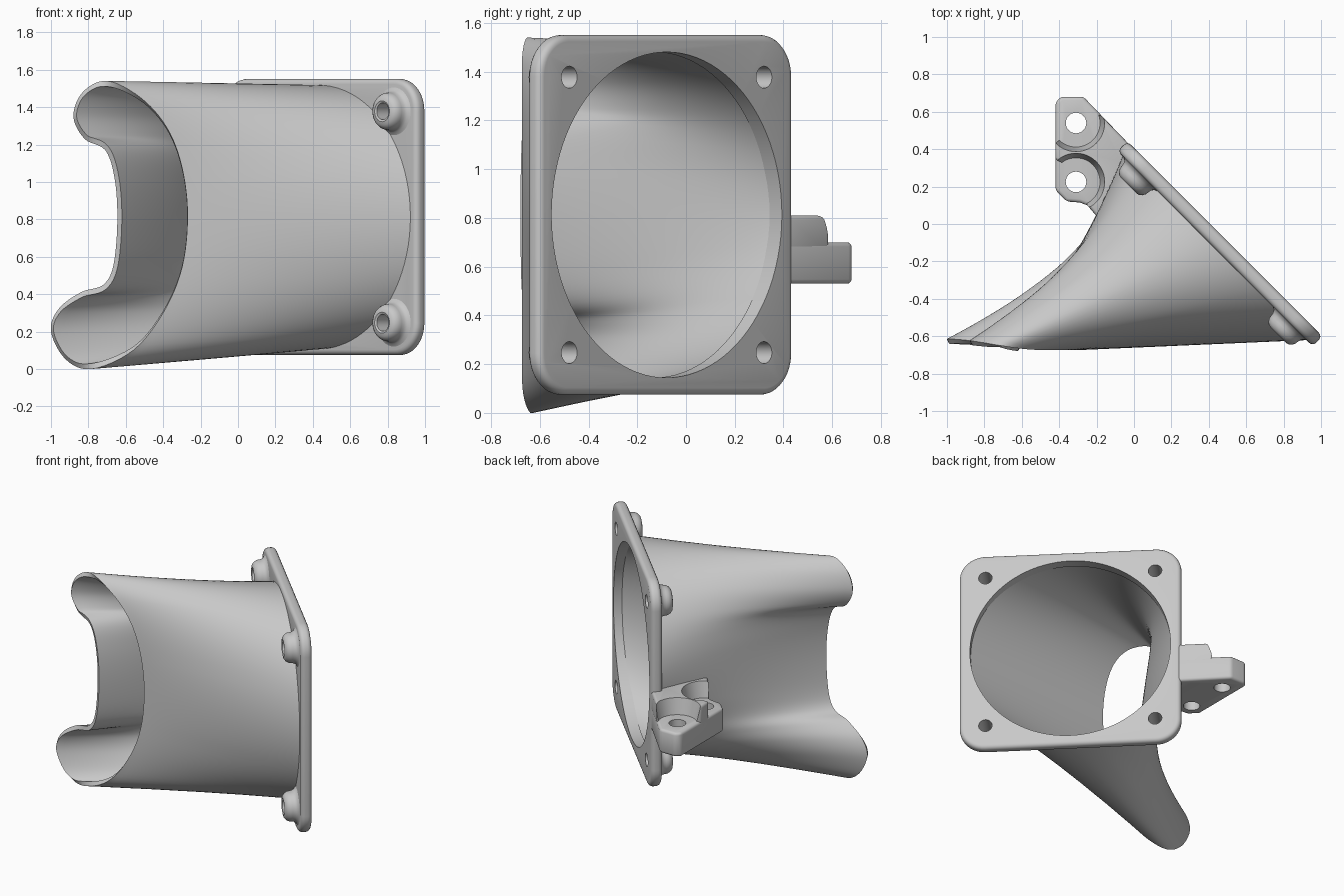
import bpy, bmesh, math
from mathutils import Matrix, Vector

if "Cube" in bpy.data.objects:
    bpy.data.objects.remove(bpy.data.objects["Cube"])

grey = bpy.data.materials.new("plain grey")
grey.use_nodes = True
grey.diffuse_color = (0.58, 0.58, 0.58, 1)
grey.node_tree.nodes["Principled BSDF"].inputs["Base Color"].default_value = grey.diffuse_color

# Flange frame: x along the plate, y up, z inward from the outer face
S = math.sqrt(0.5)
FRAME = Matrix(((S, 0, -S, 0.486), (-S, 0, -S, -0.079), (0, 1, 0, 0.8125), (0, 0, 0, 1)))
PLATE = 0.075
HOLE = 0.565


def add(name, bm, matrix=None, fix=True):
    if fix:
        bmesh.ops.recalc_face_normals(bm, faces=bm.faces)
    if matrix:
        bm.transform(matrix)
    mesh = bpy.data.meshes.new(name)
    bm.to_mesh(mesh)
    bm.free()
    mesh.materials.append(grey)
    ob = bpy.data.objects.new(name, mesh)
    bpy.context.collection.objects.link(ob)
    return ob


def prism(name, outline, low, high, matrix=None):
    bm = bmesh.new()
    base = bm.faces.new([bm.verts.new((x, y, low)) for x, y in outline])
    top = bmesh.ops.extrude_face_region(bm, geom=[base])["geom"]
    verts = [v for v in top if isinstance(v, bmesh.types.BMVert)]
    bmesh.ops.translate(bm, verts=verts, vec=(0, 0, high - low))
    return add(name, bm, matrix)


def circle(cx, cy, r, n=48):
    return [(cx + r * math.cos(math.tau * i / n), cy + r * math.sin(math.tau * i / n))
            for i in range(n)]


def bevel(ob, width, segments=4):
    mod = ob.modifiers.new("round", "BEVEL")
    mod.width, mod.segments = width, segments
    mod.limit_method, mod.angle_limit = "ANGLE", math.radians(35)


def cut(ob, cutter):
    cutter.hide_render = True
    mod = ob.modifiers.new("cut", "BOOLEAN")
    mod.operation, mod.solver, mod.object = "DIFFERENCE", "EXACT", cutter
    cutters.append(cutter)


def finish(ob):
    bpy.ops.object.select_all(action="DESELECT")
    ob.select_set(True)
    bpy.context.view_layer.objects.active = ob
    if ob.modifiers:
        bpy.ops.object.convert(target="MESH")
    bpy.ops.object.shade_smooth_by_angle(angle=math.radians(35))


cutters, parts = [], []

# Square flange with rounded corners, a round opening and four screw holes
half, radius = 0.738, 0.17
outline = []
for k, (sx, sy) in enumerate(((1, 1), (-1, 1), (-1, -1), (1, -1))):
    for i in range(13):
        a = math.pi / 2 * (k + i / 12)
        outline.append((sx * (half - radius) + radius * math.cos(a),
                        sy * (half - radius) + radius * math.sin(a)))
flange = prism("flange", outline, 0, PLATE, FRAME)
bevel(flange, 0.028)
cut(flange, prism("opening_cutter", circle(0, 0, 0.668, 96), -0.1, 0.2, FRAME))
corners = [(sx * HOLE, sy * HOLE) for sx in (-1, 1) for sy in (-1, 1)]
for x, y in corners:
    cut(flange, prism("screw_cutter", circle(x, y, 0.045, 32), -0.1, 0.2, FRAME))
parts.append(flange)

# Rounded screw bosses with flared feet, turned from a profile
profile = [(0.045, 0.04), (0.045, 0.158), (0.056, 0.163), (0.074, 0.159), (0.088, 0.148),
           (0.098, 0.13), (0.1, 0.115), (0.103, 0.098), (0.112, 0.083), (0.13, 0.074),
           (0.13, 0.04)]
for x, y in corners:
    bm = bmesh.new()
    rings = [[bm.verts.new((px, py, z)) for px, py in circle(x, y, r, 40)] for r, z in profile]
    for a, b in zip(rings, rings[1:] + rings[:1]):
        for i in range(40):
            j = (i + 1) % 40
            bm.faces.new((a[i], a[j], b[j], b[i]))
    parts.append(add("screw_boss", bm, FRAME))

# Duct: lofted from the round opening to a crescent mouth (angle, x, z)
mouth = [(0, -.27, .82), (25, -.3, 1.08), (45, -.38, 1.29), (65, -.52, 1.45), (90, -.7, 1.54),
         (110, -.83, 1.48), (125, -.88, 1.35), (140, -.82, 1.23), (155, -.71, 1.17),
         (168, -.66, 1.02), (180, -.645, .8), (192, -.665, .56), (205, -.72, .45),
         (218, -.84, .41), (232, -.96, .32), (245, -1, .2), (258, -.92, .05),
         (272, -.78, .0), (295, -.56, .1), (315, -.4, .3), (335, -.3, .54)]


def spline(p0, p1, p2, p3, t):
    return 0.5 * (2 * p1 + (p2 - p0) * t + (2 * p0 - 5 * p1 + 4 * p2 - p3) * t * t
                  + (3 * p1 - p0 - 3 * p2 + p3) * t ** 3)


ROWS, STEPS = 28, 6
bm = bmesh.new()
columns = []
n = len(mouth)
for k in range(n):
    p = [mouth[(k + d) % n] for d in (-1, 0, 1, 2)]
    span = (p[2][0] - p[1][0]) % 360
    for s in range(STEPS):
        t = s / STEPS
        a = math.radians(p[1][0] + span * t)
        x, z = (spline(*[q[c] for q in p], t) for c in (1, 2))
        f = min(max((x + 1) / 0.5, 0), 1)
        end = Vector((x, -0.615 - 0.058 * f * f * (3 - 2 * f), z))
        start = FRAME @ Vector((0.705 * math.cos(a), 0.705 * math.sin(a), 0.06))
        lean = ((1 - math.cos(a)) / 2) ** 2
        mid = (start + end) / 2 + lean * Vector((0.075, -0.03, 0))
        columns.append([bm.verts.new((1 - u) ** 2 * start + 2 * u * (1 - u) * mid + u * u * end)
                        for u in (i / ROWS for i in range(ROWS + 1))])
for a, b in zip(columns, columns[1:] + columns[:1]):
    for i in range(ROWS):
        bm.faces.new((a[i], b[i], b[i + 1], a[i + 1]))
# Line on the left wall that the mounting tab follows, sunk into the wall
wall = [(v.co.x + 0.018, v.co.y - 0.01) for v in columns[10 * STEPS][1::3] if v.co.y > 0.08]
duct = add("duct", bm, fix=False)
shell = duct.modifiers.new("wall", "SOLIDIFY")
shell.thickness, shell.offset = 0.03, -1
parts.append(duct)

# Mounting tab with two screw holes
root = [(-.02, .42)] + wall + [(-.19, .03), (-.25, .1)]
tab_holes = [(-0.31, 0.54), (-0.31, 0.225)]
tab = prism("mounting_tab", [(-.42, .65), (-.39, .68), (-.27, .68)] + root
            + [(-.29, .115), (-.36, .12), (-.42, .18)], 0.53, 0.70)
# Raised web on the tab, scooped out around the screw heads
web = prism("tab_web", [(-.42, .44), (-.3, .48), (-.185, .59)] + root
            + [(-.3, .3), (-.42, .34)], 0.64, 0.81)
for part in (tab, web):
    bevel(part, 0.018, 3)
for x, y in tab_holes:
    cut(tab, prism("tab_hole_cutter", circle(x, y, 0.055, 32), 0.4, 0.9))
    bm = bmesh.new()
    bmesh.ops.create_cone(bm, cap_ends=True, segments=48, radius1=0.115, radius2=0.16,
                          depth=0.2, matrix=Matrix.Translation((x, y, 0.74)))
    cut(web, add("scoop_cutter", bm))
parts += [tab, web]

for ob in parts:
    finish(ob)
for ob in cutters:
    bpy.data.objects.remove(ob)
